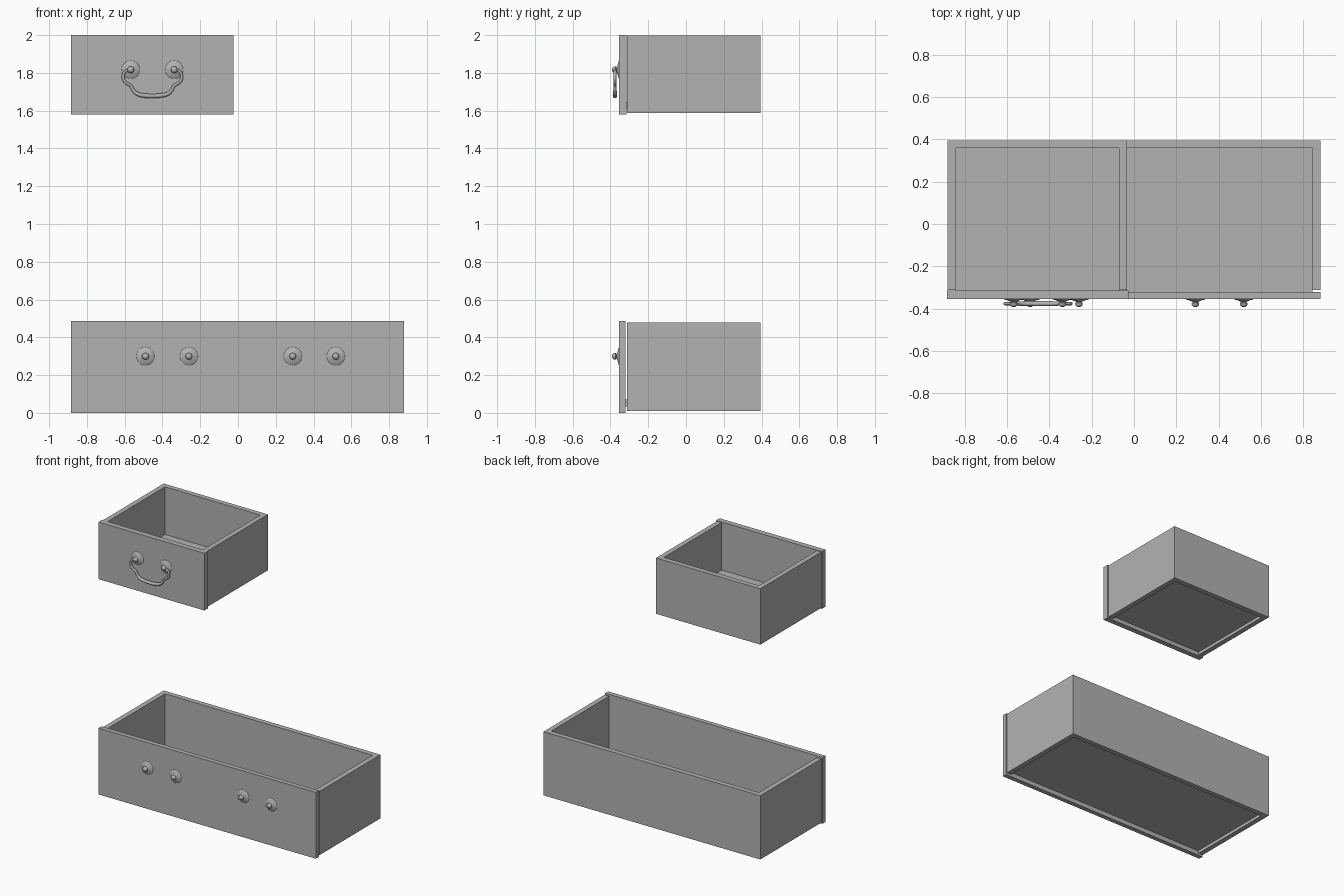
import bpy
import bmesh
from math import cos, sin, tau
from mathutils import Vector

cube = bpy.data.objects.get("Cube")
if cube:
    bpy.data.objects.remove(cube, do_unlink=True)

grey = bpy.data.materials.new("plain_grey")
grey.use_nodes = True
colour = (0.45, 0.45, 0.45, 1)
grey.diffuse_color = colour
grey.node_tree.nodes["Principled BSDF"].inputs["Base Color"].default_value = colour

BACK, INNER_BACK, BOX_FRONT, FACE = 0.395, 0.358, -0.312, -0.354
WALL = 0.037


def finish(name, bm, smooth=False):
    bmesh.ops.recalc_face_normals(bm, faces=bm.faces)
    mesh = bpy.data.meshes.new(name)
    bm.to_mesh(mesh)
    bm.free()
    mesh.materials.append(grey)
    obj = bpy.data.objects.new(name, mesh)
    bpy.context.collection.objects.link(obj)
    if smooth:
        bpy.ops.object.select_all(action='DESELECT')
        obj.select_set(True)
        bpy.context.view_layer.objects.active = obj
        bpy.ops.object.shade_smooth_by_angle(angle=0.7)
    return obj


def prism(name, outline, z0, z1):
    """Extrude a flat outline upwards."""
    bm = bmesh.new()
    face = bm.faces.new([bm.verts.new((x, y, z0)) for x, y in outline])
    top = bmesh.ops.extrude_face_region(bm, geom=[face])["geom"]
    verts = [v for v in top if isinstance(v, bmesh.types.BMVert)]
    bmesh.ops.translate(bm, vec=(0, 0, z1 - z0), verts=verts)
    return finish(name, bm)


def board(name, x0, x1, y0, y1, z0, z1):
    return prism(name, [(x0, y0), (x1, y0), (x1, y1), (x0, y1)], z0, z1)


def turned(name, profile, x, z, sides=20):
    """Lathe (radius, y) pairs about an axis along y."""
    bm = bmesh.new()
    rings = [[bm.verts.new((x + r * cos(tau * i / sides), y, z + r * sin(tau * i / sides)))
              for i in range(sides)] for r, y in profile]
    for a, b in zip(rings, rings[1:]):
        for i in range(sides):
            j = (i + 1) % sides
            bm.faces.new((a[i], a[j], b[j], b[i]))
    bm.faces.new(rings[0])
    bm.faces.new(rings[-1])
    return finish(name, bm, True)


def drawer(name, x0, x1, z0, z1, front, front_back):
    """Three walls in one U, a recessed floor and an overlapping front."""
    a, b = x0 + WALL, x1 - WALL
    prism(name + "_walls", [(x0, BOX_FRONT), (x0, BACK), (x1, BACK), (x1, BOX_FRONT),
                            (b, BOX_FRONT), (b, INNER_BACK), (a, INNER_BACK), (a, BOX_FRONT)], z0, z1)
    board(name + "_floor", a, b, front_back, INNER_BACK, z0 + 0.023, z0 + 0.06)
    fx0, fx1, fz0, fz1 = front
    board(name + "_front", fx0, fx1, FACE, front_back, fz0, fz1)


def knob(name, x, z):
    turned(name + "_rosette", [(0.048, FACE), (0.046, FACE - 0.002), (0.03, FACE - 0.006),
                               (0.016, FACE - 0.012), (0.009, FACE - 0.015)], x, z)
    turned(name + "_knob", [(0.009, FACE - 0.01), (0.01, FACE - 0.014), (0.017, FACE - 0.018),
                            (0.018, FACE - 0.026), (0.014, FACE - 0.033), (0.007, FACE - 0.037)], x, z)


# Drawers
drawer("upper_drawer", -0.88, -0.033, 1.587, 1.997, (-0.884, -0.025, 1.58, 2.0), -0.314)
drawer("lower_drawer", -0.88, 0.88, 0.01, 0.478, (-0.884, 0.88, 0, 0.487), -0.32)

# Knobs with rosettes
for i, x in enumerate((-0.568, -0.338)):
    knob(f"upper_{i + 1}", x, 1.817)
for i, x in enumerate((-0.49, -0.26, 0.29, 0.518)):
    knob(f"lower_{i + 1}", x, 0.3)

# Swinging bail handle: half path of (offset, height, radius), mirrored
half = [(0.115, 1.815, 0.007), (0.136, 1.812, 0.007), (0.151, 1.797, 0.008),
        (0.154, 1.768, 0.008), (0.138, 1.746, 0.008), (0.115, 1.732, 0.008),
        (0.102, 1.708, 0.009), (0.08, 1.689, 0.011), (0.042, 1.68, 0.012)]
path = half + [(0, 1.678, 0.012)] + [(-o, h, r) for o, h, r in reversed(half)]
curve = bpy.data.curves.new("bail_path", 'CURVE')
curve.dimensions = '3D'
curve.bevel_depth = 1
curve.bevel_resolution = 3
curve.use_fill_caps = True
curve.resolution_u = 5
spline = curve.splines.new('BEZIER')
spline.bezier_points.add(len(path) - 1)
for point, (offset, height, radius) in zip(spline.bezier_points, path):
    point.co = Vector((-0.453 + offset, FACE - 0.022, height))
    point.radius = radius
    point.handle_left_type = point.handle_right_type = 'AUTO'
curve.materials.append(grey)
bail = bpy.data.objects.new("bail_handle", curve)
bpy.context.collection.objects.link(bail)
